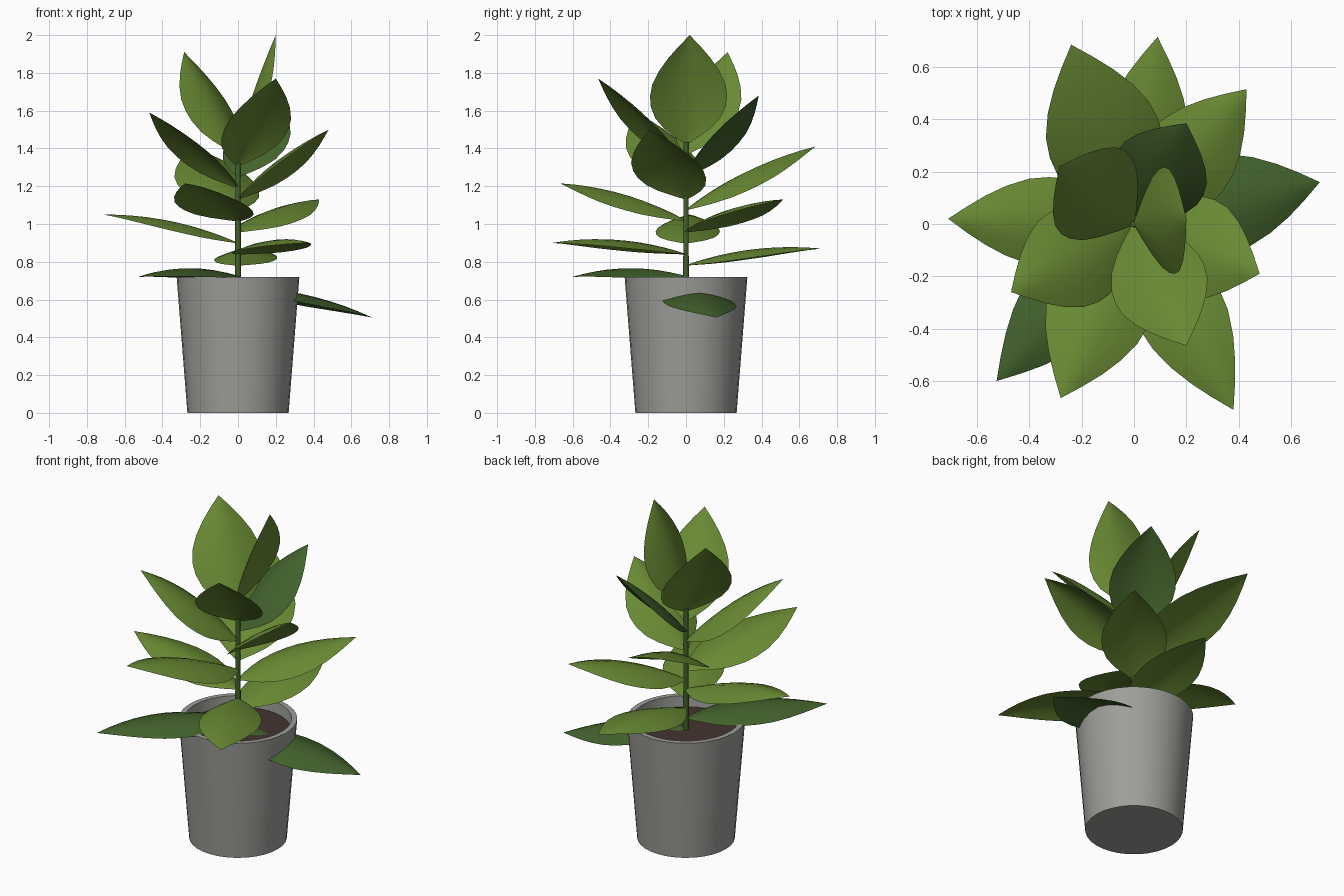
import bpy, math
from mathutils import Vector

if "Cube" in bpy.data.objects:
    bpy.data.objects.remove(bpy.data.objects["Cube"])


def material(name, rgb):
    m = bpy.data.materials.new(name)
    m.diffuse_color = (*rgb, 1)
    m.use_nodes = True
    m.node_tree.nodes["Principled BSDF"].inputs["Base Color"].default_value = m.diffuse_color
    return m


GREY = material("pot grey", (0.34, 0.34, 0.32))
BROWN = material("soil brown", (0.055, 0.035, 0.028))
OLIVE = material("leaf olive green", (0.14, 0.255, 0.034))
DEEP = material("leaf deep green", (0.055, 0.122, 0.025))


def make_object(name, verts, faces, mat, angle=40):
    me = bpy.data.meshes.new(name)
    me.from_pydata(verts, [], faces)
    me.materials.append(mat)
    me.validate()
    ob = bpy.data.objects.new(name, me)
    bpy.context.collection.objects.link(ob)
    bpy.ops.object.select_all(action='DESELECT')
    ob.select_set(True)
    bpy.context.view_layer.objects.active = ob
    bpy.ops.object.shade_smooth_by_angle(angle=math.radians(angle))
    return ob


def lathe(name, profile, mat, sides):
    """Revolve (radius, z) points about z and cap both ends."""
    verts, faces = [], []
    for r, z in profile:
        for i in range(sides):
            a = 2 * math.pi * i / sides
            verts.append((r * math.cos(a), r * math.sin(a), z))
    for j in range(len(profile) - 1):
        for i in range(sides):
            k = (i + 1) % sides
            faces.append((j * sides + i, j * sides + k, (j + 1) * sides + k, (j + 1) * sides + i))
    faces.append(tuple(reversed(range(sides))))
    last = (len(profile) - 1) * sides
    faces.append(tuple(range(last, last + sides)))
    return make_object(name, verts, faces, mat)


# Pot, soil and stem
lathe("pot", [(0.268, 0), (0.325, 0.72), (0.295, 0.72), (0.29, 0.64)], GREY, 32)
lathe("soil", [(0.289, 0.645), (0.29, 0.655)], BROWN, 32)
lathe("stem", [(0.016, 0.65), (0.013, 1.435)], DEEP, 10)

# Leaf outline: (position along the leaf, share of the half width)
OUTLINE = [(0, 0.06), (0.07, 0.33), (0.15, 0.6), (0.25, 0.84), (0.36, 0.97), (0.46, 1.0),
           (0.57, 0.95), (0.69, 0.78), (0.8, 0.55), (0.9, 0.29), (1, 0.0)]
COLS = [-1, -0.66, -0.33, 0, 0.33, 0.66, 1]


def leaf(name, base_z, tip, half, mat):
    """Arched blade from the stem to the tip, its sides curling down."""
    base = Vector((0, 0, base_z))
    chord = Vector(tip) - base
    side = Vector((-chord.y, chord.x, 0)).normalized()
    up = chord.cross(side).normalized()
    bulge = 0.055 * Vector((chord.x, chord.y)).length
    verts, faces = [], []
    n = len(COLS)
    for t, w in OUTLINE[:-1]:
        mid = base + chord * t + up * bulge * 4 * t * (1 - t)
        for u in COLS:
            verts.append(mid + side * (u * w * half) - up * (0.28 * half * w * abs(u) ** 1.6))
    verts.append(Vector(tip))
    rows = len(OUTLINE) - 1
    for j in range(rows - 1):
        for i in range(n - 1):
            faces.append((j * n + i, j * n + n * 1 + i, (j + 1) * n + i + 1, j * n + i + 1)[::-1])
    for i in range(n - 1):
        faces.append(((rows - 1) * n + i + 1, (rows - 1) * n + i, rows * n)[::-1])
    make_object(name, verts, faces, mat, 60)


# Leaves spiral up the stem: tip position, half width, colour
LEAVES = [
    ((0.71, 0.16, 0.505), 0.19, DEEP),
    ((-0.525, -0.60, 0.72), 0.17, DEEP),
    ((0.09, 0.715, 0.87), 0.165, OLIVE),
    ((0.38, -0.71, 0.90), 0.17, OLIVE),
    ((-0.71, 0.02, 1.05), 0.17, OLIVE),
    ((0.43, 0.515, 1.13), 0.18, OLIVE),
    ((-0.28, -0.665, 1.215), 0.20, OLIVE),
    ((-0.24, 0.685, 1.41), 0.22, OLIVE),
    ((0.48, -0.19, 1.50), 0.20, OLIVE),
    ((-0.47, -0.26, 1.59), 0.195, OLIVE),
    ((0.20, 0.385, 1.68), 0.185, DEEP),
    ((0.20, -0.465, 1.77), 0.185, OLIVE),
    ((-0.285, 0.22, 1.91), 0.20, OLIVE),
    ((0.20, 0.02, 2.0), 0.205, OLIVE),
]
for i, (tip, half, mat) in enumerate(LEAVES):
    leaf("leaf_%02d" % (i + 1), 0.665 + 0.0588 * i, tip, half, mat)
